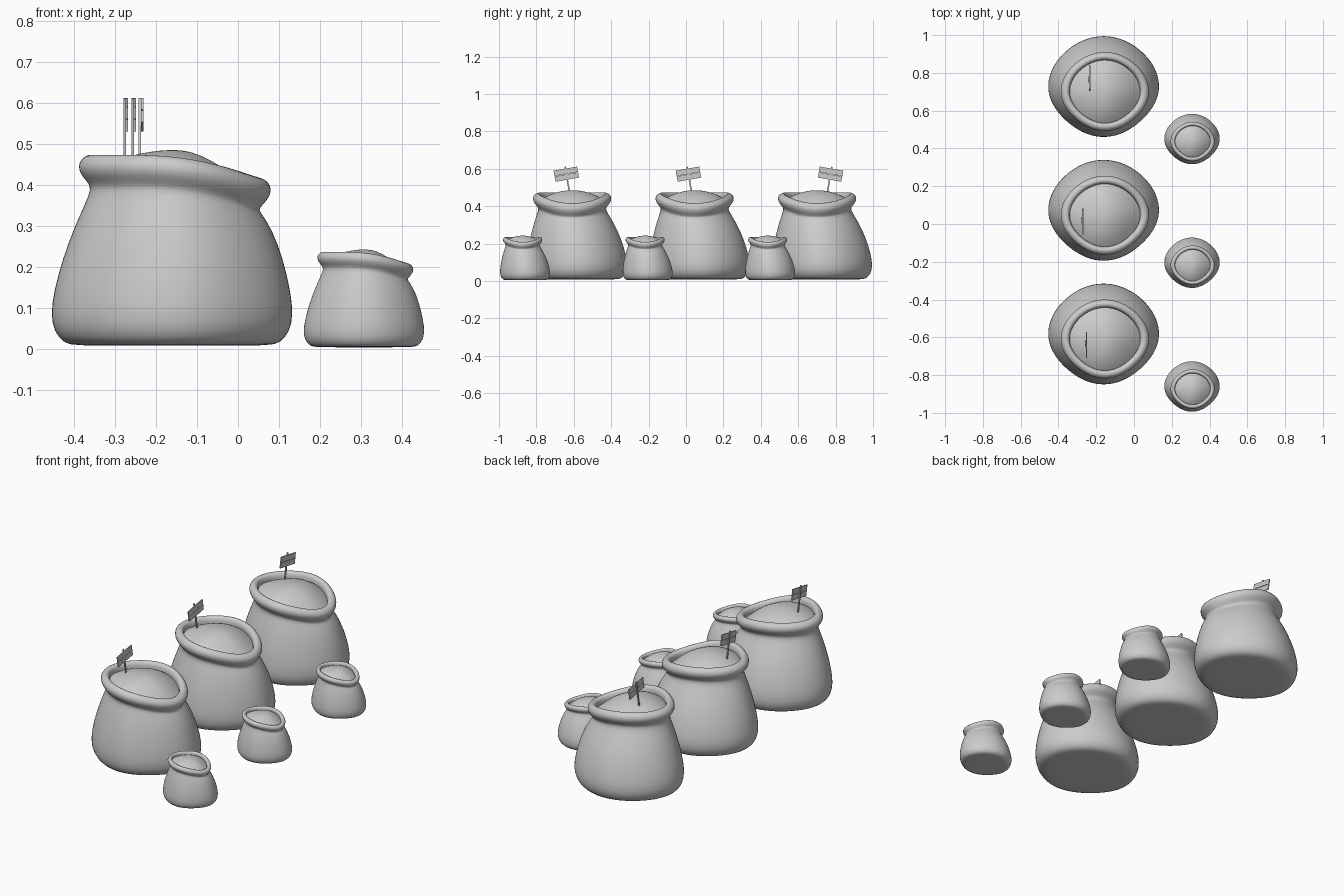
import bpy, bmesh, math
from mathutils import Matrix

if "Cube" in bpy.data.objects:
    bpy.data.objects.remove(bpy.data.objects["Cube"])

SEG = 40
# Sack profile: z, half width x, half width y, lean share, rim dip share
SACK = [(.008, .12, .11, 0, 0), (.008, .238, .214, 0, 0), (.014, .265, .24, 0, 0),
        (.042, .289, .263, 0, 0), (.085, .297, .27, 0, 0), (.14, .290, .265, .1, 0),
        (.22, .270, .247, .3, 0), (.30, .242, .219, .6, .2), (.36, .216, .192, .9, .6),
        (.390, .205, .179, 1, .9), (.405, .212, .188, 1, 1), (.425, .231, .206, 1, 1),
        (.445, .237, .212, 1, 1), (.463, .230, .206, 1, 1), (.475, .212, .190, 1, 1),
        (.471, .194, .174, 1, 1), (.455, .187, .167, 1, 1), (.425, .187, .167, 1, 1)]
# Heaped contents, from the rim to the crown
HEAP = [(.435, .192, .172, 1, 1), (.455, .155, .139, 1, .75), (.471, .11, .10, 1, .4),
        (.481, .06, .055, 1, .12), (.485, .02, .018, 1, 0)]


def loft(name, rings, loc, scale, cap_bottom, cap_top):
    bm = bmesh.new()
    loops = []
    for z, rx, ry, lean, dip in rings:
        loop = []
        for i in range(SEG):
            a = 2 * math.pi * i / SEG
            c, s = math.cos(a), math.sin(a)
            # slightly diamond-shaped outline, more so toward the front
            r = 1 - (.045 if s < 0 else .025) * math.sin(2 * a) ** 2
            t = max(0, (c * .235 + .095) / .33)
            loop.append(bm.verts.new((rx * r * c + .007 * lean,
                                      ry * r * s - .027 * lean,
                                      z - .057 * t * t * dip)))
        loops.append(loop)
    for lo, hi in zip(loops, loops[1:]):
        for i in range(SEG):
            j = (i + 1) % SEG
            bm.faces.new((lo[i], lo[j], hi[j], hi[i]))
    if cap_bottom:
        bm.faces.new(loops[0][::-1])
    if cap_top:
        bm.faces.new(loops[-1])
    for f in bm.faces:
        f.smooth = True
    me = bpy.data.meshes.new(name)
    bm.to_mesh(me)
    bm.free()
    ob = bpy.data.objects.new(name, me)
    bpy.context.collection.objects.link(ob)
    ob.location = loc
    ob.scale = (scale,) * 3
    sub = ob.modifiers.new("smooth", 'SUBSURF')
    sub.levels = sub.render_levels = 1


def sign(name, x, y, tilt):
    # post and two planks, built around the board centre
    bm = bmesh.new()
    for size, off in [((.006, .008, .15), (-.002, 0, -.035)),
                      ((.006, .128, .029), (.003, 0, .0155)),
                      ((.006, .128, .029), (.003, 0, -.0155))]:
        m = Matrix.Translation(off) @ Matrix.Diagonal((*size, 1))
        bmesh.ops.create_cube(bm, size=1, matrix=m)
    me = bpy.data.meshes.new(name)
    bm.to_mesh(me)
    bm.free()
    ob = bpy.data.objects.new(name, me)
    bpy.context.collection.objects.link(ob)
    ob.location = (x, y, .571)
    ob.rotation_euler = (math.radians(tilt), 0, 0)


# Three rows: a large sack with a sign, and a half-size sack in front
for n, row in enumerate((-.655, 0, .655)):
    for label, loc, scale in (("large", (-.161, row + .073, 0), 1),
                              ("small", (.307, row - .205, 0), .5)):
        loft(f"{label}_sack_{n}", SACK, loc, scale, True, False)
        loft(f"{label}_contents_{n}", HEAP, loc, scale, False, True)

sign("sign_0", -.255, -.640, 10)
sign("sign_1", -.274, .013, 10)
sign("sign_2", -.237, .773, -10)
